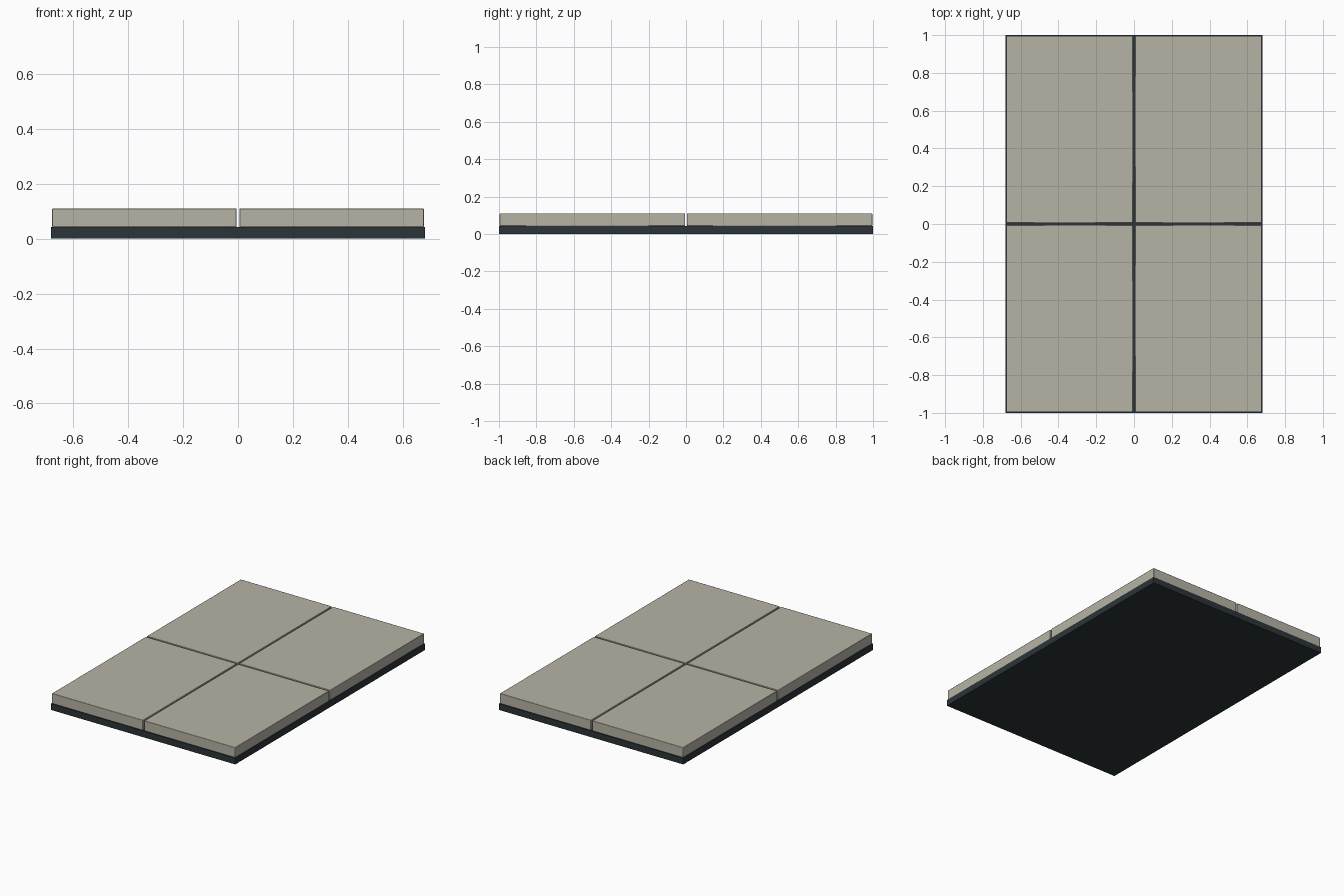
import bpy

if "Cube" in bpy.data.objects:
    bpy.data.objects.remove(bpy.data.objects["Cube"])


def material(name, color):
    mat = bpy.data.materials.new(name)
    mat.diffuse_color = color
    mat.use_nodes = True
    mat.node_tree.nodes["Principled BSDF"].inputs["Base Color"].default_value = mat.diffuse_color
    return mat


def box(name, center, size, mat, bevel=0.0):
    bpy.ops.mesh.primitive_cube_add(size=1, location=center)
    obj = bpy.context.object
    obj.name = name
    obj.scale = size
    bpy.ops.object.transform_apply(location=False, rotation=False, scale=True)
    obj.data.materials.append(mat)
    if bevel:
        mod = obj.modifiers.new("soft_edges", "BEVEL")
        mod.width = bevel
        mod.segments = 2
        bpy.ops.object.shade_smooth_by_angle()
    return obj


dark = material("dark_base", (0.025, 0.035, 0.04, 1))
stone = material("stone", (0.47, 0.45, 0.38, 1))

# Dark bedding slab
BASE_H, TOP = 0.042, 0.11
box("base_slab", (0, 0, BASE_H / 2), (1.36, 2.0, BASE_H), dark)

# Four paving tiles separated by a narrow cross-shaped joint
GAP, HALF_X, HALF_Y = 0.005, 0.676, 0.996
for sx, x_name in ((-1, "left"), (1, "right")):
    for sy, y_name in ((-1, "front"), (1, "back")):
        box(f"tile_{y_name}_{x_name}",
            (sx * (GAP + HALF_X) / 2, sy * (GAP + HALF_Y) / 2, (BASE_H + TOP) / 2),
            (HALF_X - GAP, HALF_Y - GAP, TOP - BASE_H), stone, 0.003)
